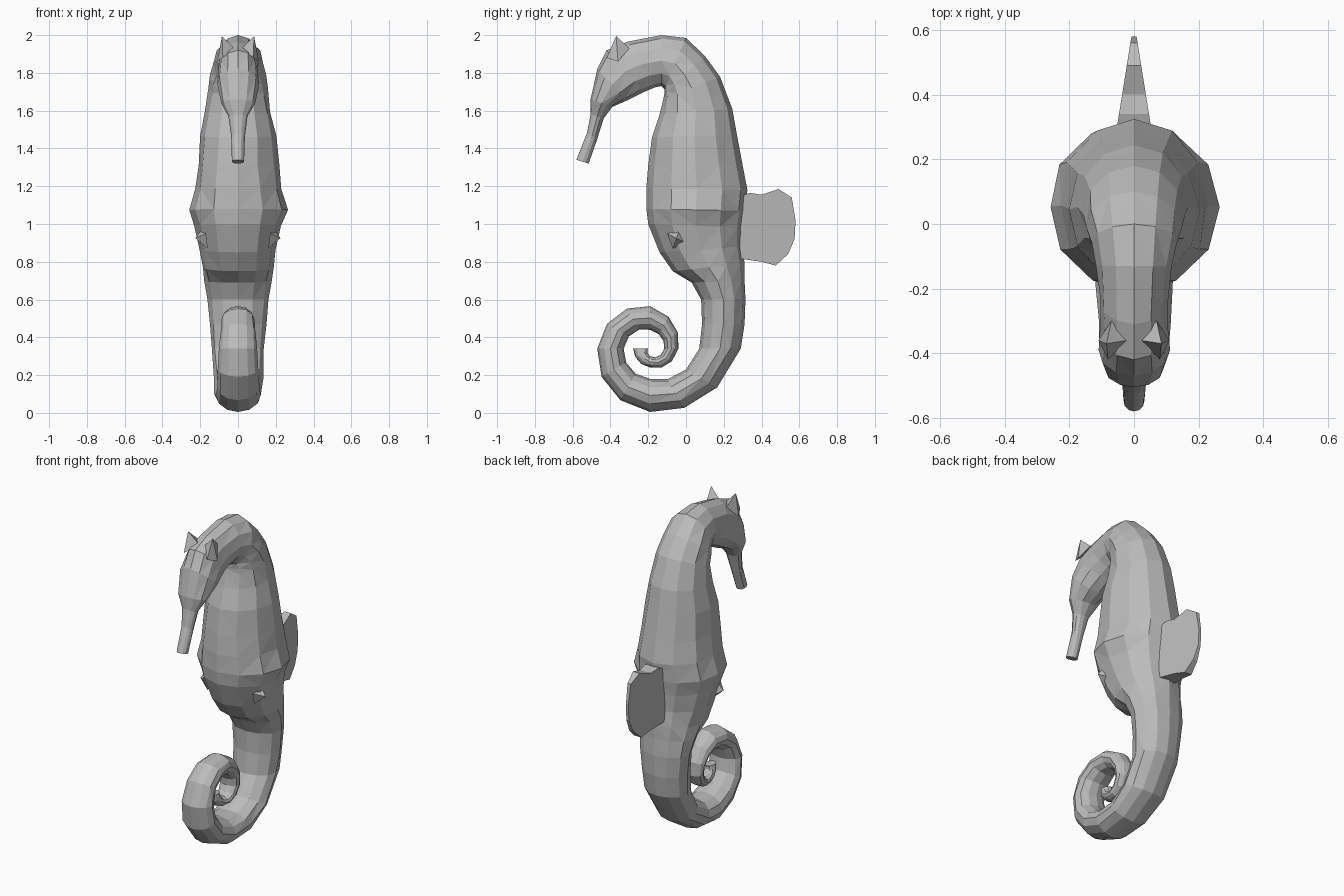
import bpy, bmesh, math, random
from mathutils import Vector

if "Cube" in bpy.data.objects:
    bpy.data.objects.remove(bpy.data.objects["Cube"])

random.seed(4)
SIDES = 12

grey = bpy.data.materials.new("stone grey")
grey.diffuse_color = (0.5, 0.5, 0.5, 1)
grey.use_nodes = True
grey.node_tree.nodes["Principled BSDF"].inputs["Base Color"].default_value = grey.diffuse_color


def finish(name, bm):
    bmesh.ops.recalc_face_normals(bm, faces=bm.faces)
    mesh = bpy.data.meshes.new(name)
    bm.to_mesh(mesh)
    bm.free()
    mesh.materials.append(grey)
    ob = bpy.data.objects.new(name, mesh)
    bpy.context.collection.objects.link(ob)
    return ob


def lerp_list(values, t):
    i = min(int(t), len(values) - 2)
    return values[i] + (values[i + 1] - values[i]) * (t - i)


# Cross-sections: inner (belly side) y, z, outer (back side) y, z, half width
head = [
    (-.515, 1.32, -.58, 1.34, .033), (-.47, 1.45, -.525, 1.48, .036),
    (-.435, 1.56, -.505, 1.58, .05), (-.39, 1.62, -.505, 1.66, .09),
    (-.31, 1.655, -.47, 1.82, .112), (-.22, 1.70, -.42, 1.92, .105),
    (-.16, 1.725, -.31, 1.965, .105), (-.13, 1.73, -.13, 2.0, .115),
]
trunk = [
    (-.115, 1.715, 0, 1.985, .135), (-.115, 1.69, .10, 1.89, .15),
    (-.12, 1.66, .18, 1.78, .16), (-.14, 1.58, .245, 1.61, .175),
    (-.18, 1.46, .27, 1.47, .20), (-.20, 1.31, .30, 1.31, .215),
    (-.21, 1.19, .325, 1.18, .235), (-.21, 1.08, .315, 1.07, .262),
    (-.20, 1.0, .305, .98, .235), (-.14, .85, .30, .88, .205),
    (-.07, .75, .31, .79, .19), (.03, .69, .31, .70, .175),
    (.08, .60, .315, .60, .16), (.085, .47, .31, .47, .148),
]
# Curled tail: inner and outer spiral radius for every 45 degrees
outer_r = [.48, .375, .335, .305, .28, .255, .225, .18, .15, .125, .10, .09, .09]
inner_r = [.26, .20, .16, .15, .14, .125, .10, .085, .075, .06, .04, .02, .01]
tail = []
for k in range(19):
    a = math.radians(-30 * k)
    ro, ri = (lerp_list(r, k * 30 / 45) for r in (outer_r, inner_r))
    c, s = math.cos(a), math.sin(a)
    tail.append((-.19 + ri * c, .34 + ri * s, -.19 + ro * c, .34 + ro * s,
                 .14 - .11 * (k / 18) ** .9))

# Body: one skin lofted through all the sections
bm = bmesh.new()
rings = []
for iy, iz, oy, oz, w in head + trunk + tail:
    inner, outer = Vector((0, iy, iz)), Vector((0, oy, oz))
    mid, half = (inner + outer) / 2, (outer - inner) / 2
    ring = []
    for i in range(SIDES):
        a = 2 * math.pi * i / SIDES
        rough = 1 + random.uniform(-.035, .025) * (i % 6 != 0)
        p = mid + half * math.cos(a) + Vector((w * rough * math.sin(a), 0, 0))
        ring.append(bm.verts.new(p))
    rings.append(ring)
for r0, r1 in zip(rings, rings[1:]):
    for i in range(SIDES):
        j = (i + 1) % SIDES
        bm.faces.new((r0[i], r0[j], r1[j], r1[i]))
bm.faces.new(rings[0])
bm.faces.new(rings[-1])
bmesh.ops.triangulate(bm, faces=bm.faces[:], quad_method='SHORT_EDGE')
finish("body", bm)

# Dorsal fin: fan outline that thins towards its rim
outline = [(.26, 1.14), (.34, 1.165), (.40, 1.155), (.49, 1.185), (.56, 1.14),
           (.58, 1.02), (.575, .92), (.54, .84), (.475, .78), (.40, .80), (.26, .82)]
bm = bmesh.new()
sides = []
for sx in (-1, 1):
    sides.append([bm.verts.new((sx * (.008 + .16 * (.58 - y)), y, z)) for y, z in outline])
    bm.faces.new(sides[-1])
for i in range(len(outline)):
    j = (i + 1) % len(outline)
    bm.faces.new((sides[0][i], sides[0][j], sides[1][j], sides[1][i]))
finish("dorsal_fin", bm)


def spike(name, base, tip):
    """Small pyramid from a base outline to a tip."""
    bm = bmesh.new()
    ring = [bm.verts.new(p) for p in base]
    top = bm.verts.new(tip)
    bm.faces.new(ring)
    for i in range(len(ring)):
        bm.faces.new((ring[i], ring[(i + 1) % len(ring)], top))
    finish(name, bm)


# Paired crest horns on the head and little side fins on the belly
for sx, label in ((-1, "left"), (1, "right")):
    spike("crest_horn_" + label,
          [(sx * .02, -.36, 1.93), (sx * .08, -.42, 1.88), (sx * .11, -.36, 1.86),
           (sx * .07, -.30, 1.93)], (sx * .085, -.37, 1.995))
    spike("side_fin_" + label,
          [(sx * .17, -.10, .95), (sx * .16, -.07, .87), (sx * .18, 0, .90),
           (sx * .20, -.04, .96)], (sx * .225, -.05, .925))
